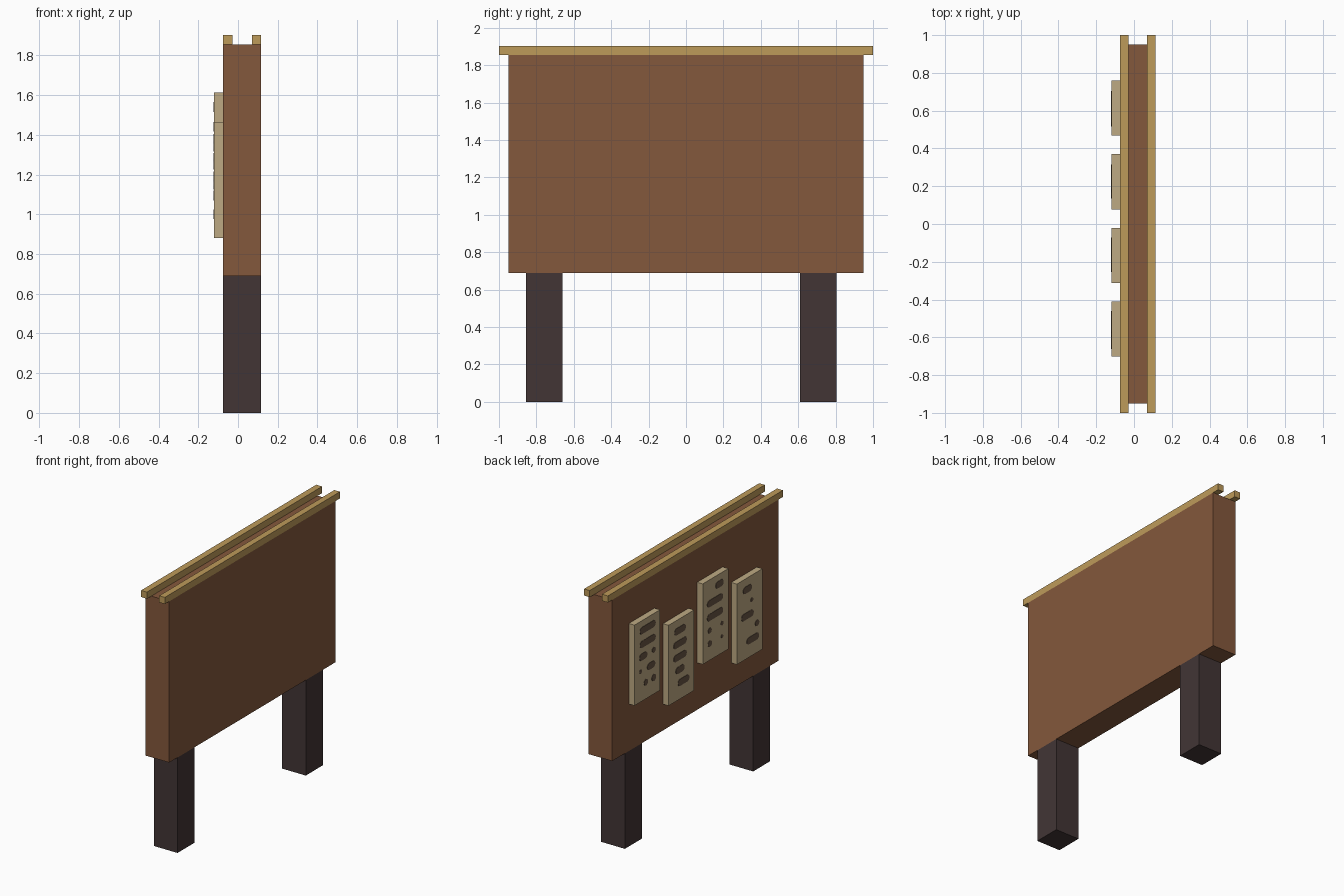
import bpy
import bmesh
import math

cube = bpy.data.objects.get("Cube")
if cube:
    bpy.data.objects.remove(cube, do_unlink=True)


def material(name, rgb):
    """Flat material from an sRGB 0-255 colour."""
    lin = [((c / 255 + 0.055) / 1.055) ** 2.4 for c in rgb] + [1.0]
    mat = bpy.data.materials.new(name)
    mat.use_nodes = True
    mat.diffuse_color = lin
    mat.node_tree.nodes["Principled BSDF"].inputs["Base Color"].default_value = lin
    return mat


WOOD = material("brown wood", (132, 88, 60))
TRIM = material("golden wood", (190, 155, 90))
POST = material("dark wood", (66, 53, 53))
PAPER = material("parchment", (190, 170, 131))
INK = material("faded ink", (104, 84, 68))


def add_object(name, bm, mat):
    mesh = bpy.data.meshes.new(name)
    bm.to_mesh(mesh)
    bm.free()
    mesh.materials.append(mat)
    obj = bpy.data.objects.new(name, mesh)
    bpy.context.collection.objects.link(obj)
    return obj


def box(name, mat, xs, ys, zs):
    """Box between the given limits on each axis."""
    bm = bmesh.new()
    bmesh.ops.create_cube(bm, size=1)
    for v in bm.verts:
        for axis, (low, high) in enumerate((xs, ys, zs)):
            v.co[axis] = high if v.co[axis] > 0 else low
    return add_object(name, bm, mat)


def ink_marks(name, x, y_edge, z_base, marks):
    """Thin rounded plates on the -x face of a notice: (across, up, width)."""
    bm = bmesh.new()
    for across, up, width in marks:
        height = min(width, 0.05)
        r, straight = height / 2, (width - height) / 2
        ring = []
        for i in range(16):
            a = math.tau * (i + 0.5) / 16
            dy = r * math.cos(a) + math.copysign(straight, math.cos(a))
            ring.append(bm.verts.new((x, y_edge - across + dy,
                                      z_base + up + r * math.sin(a))))
        face = bm.faces.new(ring)
        out = bmesh.ops.extrude_face_region(bm, geom=[face])
        for v in out["geom"]:
            if isinstance(v, bmesh.types.BMVert):
                v.co.x -= 0.003
    bmesh.ops.recalc_face_normals(bm, faces=bm.faces)
    return add_object(name, bm, INK)


# Board and its two legs
DEPTH = (-0.075, 0.115)
box("board", WOOD, DEPTH, (-0.95, 0.95), (0.69, 1.855))
box("front_leg", POST, DEPTH, (-0.855, -0.66), (0, 0.69))
box("back_leg", POST, DEPTH, (0.61, 0.805), (0, 0.69))

# Twin rails along the top
box("right_top_rail", TRIM, (-0.075, -0.028), (-1, 1), (1.855, 1.903))
box("left_top_rail", TRIM, (0.07, 0.115), (-1, 1), (1.855, 1.903))

# Pinned notices: +y edge, base height, ink marks
notices = [
    (0.76, 1.03, [(.15, .51, .18), (.15, .41, .18), (.10, .32, .09), (.22, .32, .04),
                  (.19, .22, .09), (.07, .22, .03), (.22, .12, .05), (.13, .12, .045)]),
    (0.37, 0.88, [(.13, .50, .13), (.13, .405, .15), (.13, .31, .15), (.13, .215, .10),
                  (.17, .12, .13)]),
    (-0.02, 1.03, [(.19, .51, .09), (.14, .41, .18), (.14, .31, .18), (.08, .215, .04),
                   (.22, .215, .03), (.08, .12, .045), (.22, .12, .025)]),
    (-0.41, 0.88, [(.12, .50, .10), (.17, .405, .03), (.12, .31, .14), (.23, .215, .045),
                   (.18, .12, .14)]),
]
for n, (edge, base, marks) in enumerate(notices, 1):
    box(f"notice_{n}", PAPER, (-0.12, -0.075), (edge - 0.292, edge), (base, base + 0.582))
    ink_marks(f"notice_{n}_writing", -0.1195, edge, base, marks)
